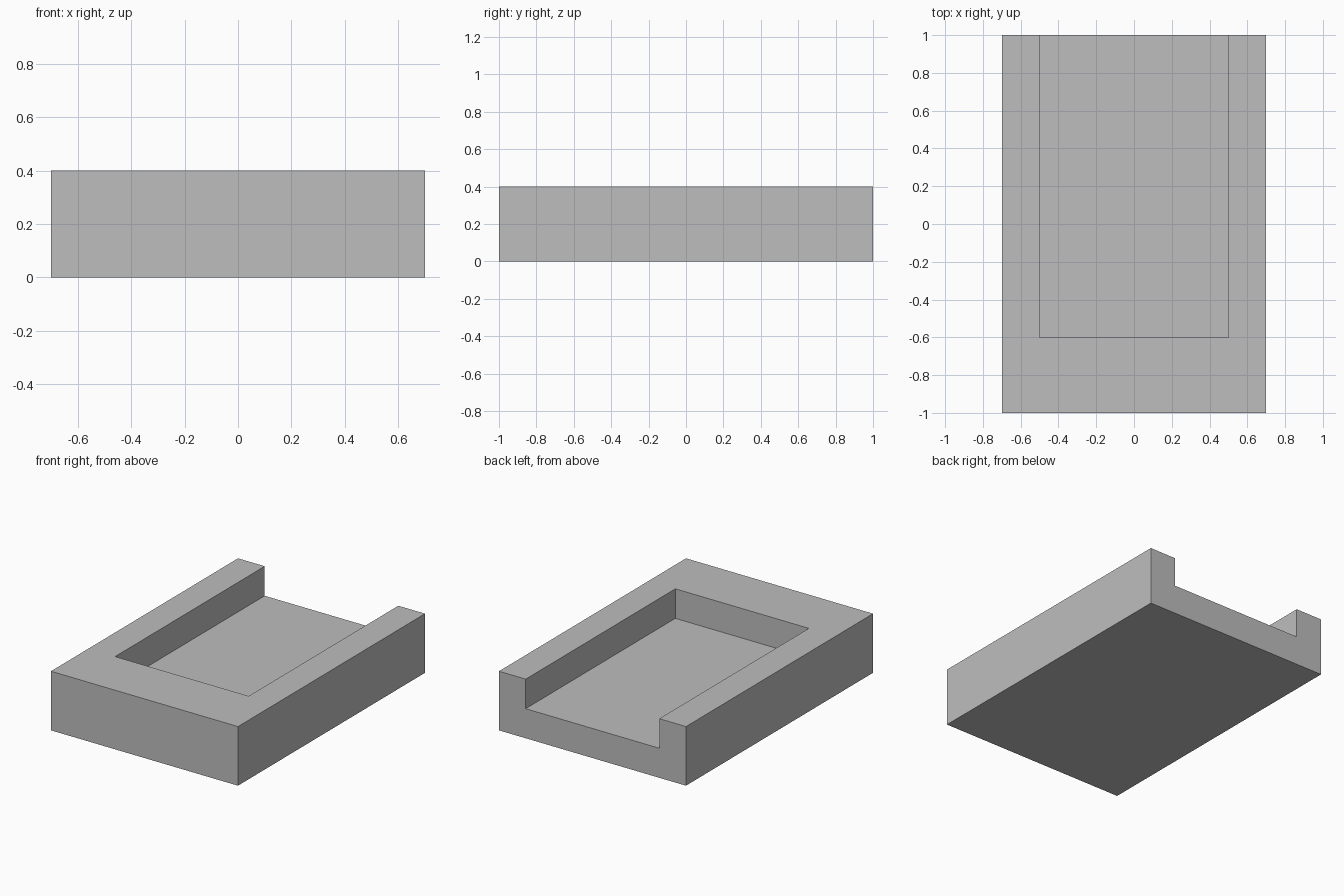
import bpy

default = bpy.data.objects.get("Cube")
if default:
    bpy.data.objects.remove(default, do_unlink=True)

# One flat grey for the whole model
grey = bpy.data.materials.new("light grey")
grey.use_nodes = True
colour = (0.515, 0.515, 0.515, 1)
grey.diffuse_color = colour
grey.node_tree.nodes["Principled BSDF"].inputs["Base Color"].default_value = colour


def box(name, low, high):
    """Add a box spanning two opposite corners."""
    centre = [(a + b) / 2 for a, b in zip(low, high)]
    bpy.ops.mesh.primitive_cube_add(size=1, location=centre)
    obj = bpy.context.object
    obj.name = name
    obj.scale = [b - a for a, b in zip(low, high)]
    bpy.ops.object.transform_apply(location=True, rotation=False, scale=True)
    obj.data.materials.append(grey)
    return obj


# Solid block with a recess open to the top and the back
tray = box("tray_block", (-0.7, -1, 0), (0.7, 1, 0.4))
cutter = box("recess_cutter", (-0.5, -0.6, 0.2), (0.5, 1.2, 0.6))
cutter.hide_render = True

recess = tray.modifiers.new("recess", "BOOLEAN")
recess.operation = "DIFFERENCE"
recess.solver = "EXACT"
recess.object = cutter

# Apply the cut and drop the cutter
bpy.ops.object.select_all(action="DESELECT")
bpy.context.view_layer.objects.active = tray
tray.select_set(True)
bpy.ops.object.modifier_apply(modifier=recess.name)
bpy.data.objects.remove(cutter, do_unlink=True)
